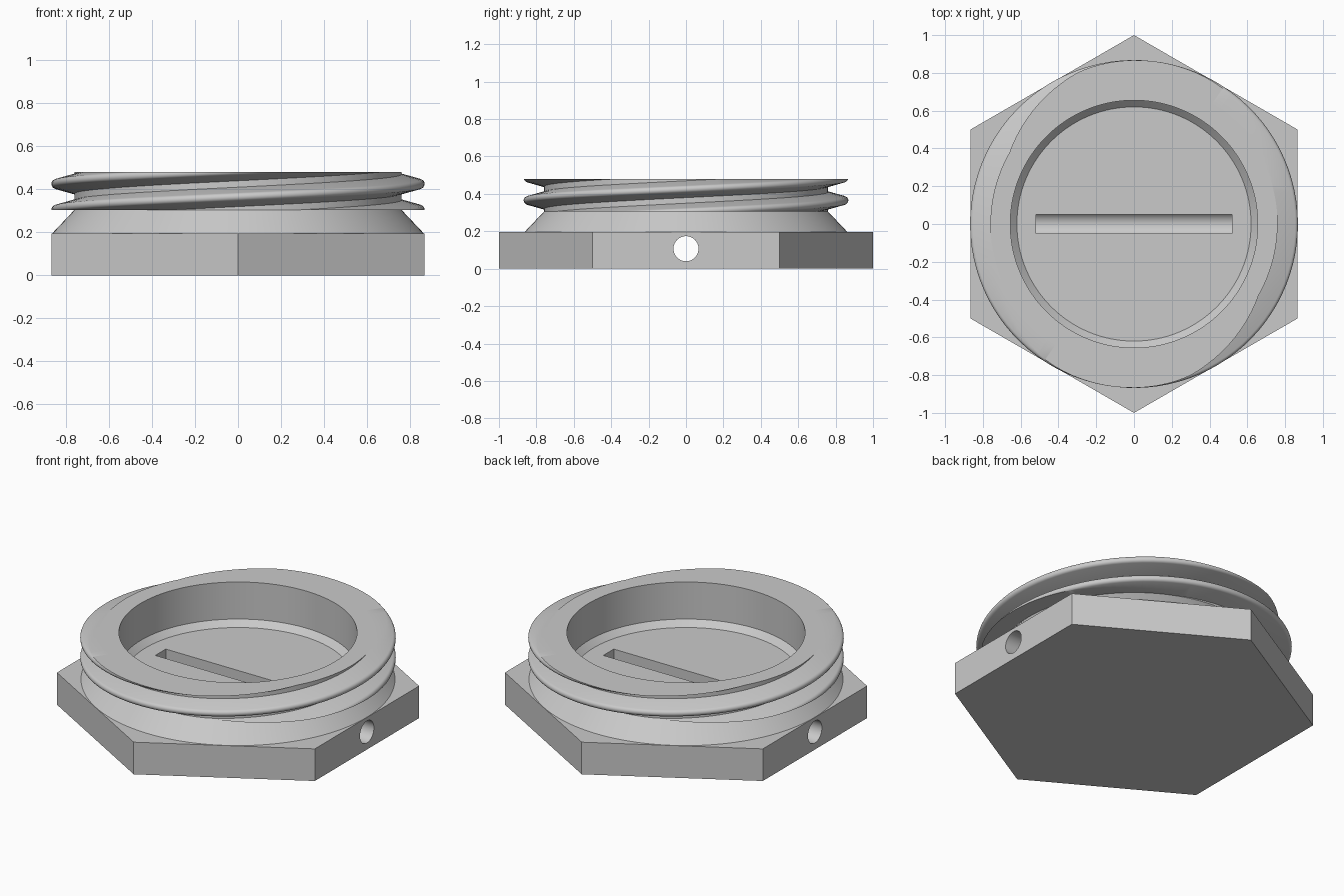
import bpy, bmesh, math
from mathutils import Matrix

if "Cube" in bpy.data.objects:
    bpy.data.objects.remove(bpy.data.objects["Cube"])

grey = bpy.data.materials.new("mid grey")
grey.diffuse_color = (0.59, 0.59, 0.59, 1)
grey.use_nodes = True
grey.node_tree.nodes["Principled BSDF"].inputs["Base Color"].default_value = grey.diffuse_color


def finish(name, bm):
    bmesh.ops.recalc_face_normals(bm, faces=bm.faces)
    mesh = bpy.data.meshes.new(name)
    bm.to_mesh(mesh)
    bm.free()
    mesh.materials.append(grey)
    ob = bpy.data.objects.new(name, mesh)
    bpy.context.collection.objects.link(ob)
    return ob


def prism(name, sides, radius, depth, matrix):
    bm = bmesh.new()
    bmesh.ops.create_cone(bm, cap_ends=True, segments=sides, radius1=radius,
                          radius2=radius, depth=depth, matrix=matrix)
    return finish(name, bm)


def lathe(name, profile, steps):
    # profile runs from axis to axis, so the swept surface is closed
    bm = bmesh.new()
    verts = [bm.verts.new((r, 0, z)) for r, z in profile]
    edges = [bm.edges.new(p) for p in zip(verts, verts[1:])]
    bmesh.ops.spin(bm, geom=verts + edges, cent=(0, 0, 0), axis=(0, 0, 1),
                   angle=2 * math.pi, steps=steps)
    bmesh.ops.remove_doubles(bm, verts=bm.verts, dist=1e-4)
    return finish(name, bm)


def boolean(target, tool, operation):
    mod = target.modifiers.new("bool", 'BOOLEAN')
    mod.object, mod.operation, mod.solver = tool, operation, 'EXACT'
    bpy.context.view_layer.objects.active = target
    bpy.ops.object.modifier_apply(modifier=mod.name)
    bpy.data.objects.remove(tool)


def smooth(ob):
    bpy.ops.object.select_all(action='DESELECT')
    ob.select_set(True)
    bpy.context.view_layer.objects.active = ob
    bpy.ops.object.shade_smooth_by_angle(angle=math.radians(25))


TOP, NECK_Z, HEX_Z = 0.48, 0.305, 0.195
LEAD = 0.24

# hexagonal base, corners front and back, with the hollow neck on top
body = prism("hex_body", 6, 1.0, HEX_Z, Matrix.Translation((0, 0, HEX_Z / 2)))
neck = lathe("neck", [(0, 0.15), (0.8, 0.15), (0.864, HEX_Z), (0.76, NECK_Z), (0.76, TOP),
                      (0.655, TOP), (0.655, 0.255), (0.62, 0.22), (0, 0.22)], 128)
boolean(body, neck, 'UNION')

# slot in the cup floor, opening into the cross hole
bm = bmesh.new()
bmesh.ops.create_cube(bm, size=1, matrix=Matrix.Translation((0, 0, 0.19))
                      @ Matrix.Diagonal((1.04, 0.1, 0.14, 1)))
boolean(body, finish("slot_cutter", bm), 'DIFFERENCE')
# cross hole through the base
hole = prism("hole_cutter", 48, 0.067, 2.4,
             Matrix.Translation((0, 0, 0.107)) @ Matrix.Rotation(math.pi / 2, 4, 'Y'))
boolean(body, hole, 'DIFFERENCE')
smooth(body)


# two-start helical thread with a rounded crest, trimmed flat at both ends of the neck
nose = [(0.848 + 0.02 * math.cos(math.radians(a)), 0.02 * math.sin(math.radians(a)))
        for a in range(75, -76, -15)]
section = [(0.757, 0.046)] + nose + [(0.757, -0.046)]


def thread(name, phase):
    bm = bmesh.new()
    steps, turns = 96, 1.5
    rings = []
    for i in range(int(steps * turns) + 1):
        t = i / steps - 0.3
        a = phase + t * 2 * math.pi
        rings.append([bm.verts.new((r * math.cos(a), r * math.sin(a), NECK_Z + t * LEAD + z))
                      for r, z in section])
    n = len(section)
    for a, b in zip(rings, rings[1:]):
        for j in range(n):
            k = (j + 1) % n
            bm.faces.new((a[j], a[k], b[k], b[j]))
    bm.faces.new(rings[0])
    bm.faces.new(rings[-1])
    for z, d in ((NECK_Z, -1), (TOP, 1)):
        cut = bmesh.ops.bisect_plane(bm, geom=bm.verts[:] + bm.edges[:] + bm.faces[:],
                                     plane_co=(0, 0, z), plane_no=(0, 0, d), clear_outer=True)
        rim = [e for e in cut["geom_cut"] if isinstance(e, bmesh.types.BMEdge)]
        bmesh.ops.triangle_fill(bm, edges=rim, use_beauty=True)
    smooth(finish(name, bm))


thread("thread_a", math.pi)
thread("thread_b", 0)
